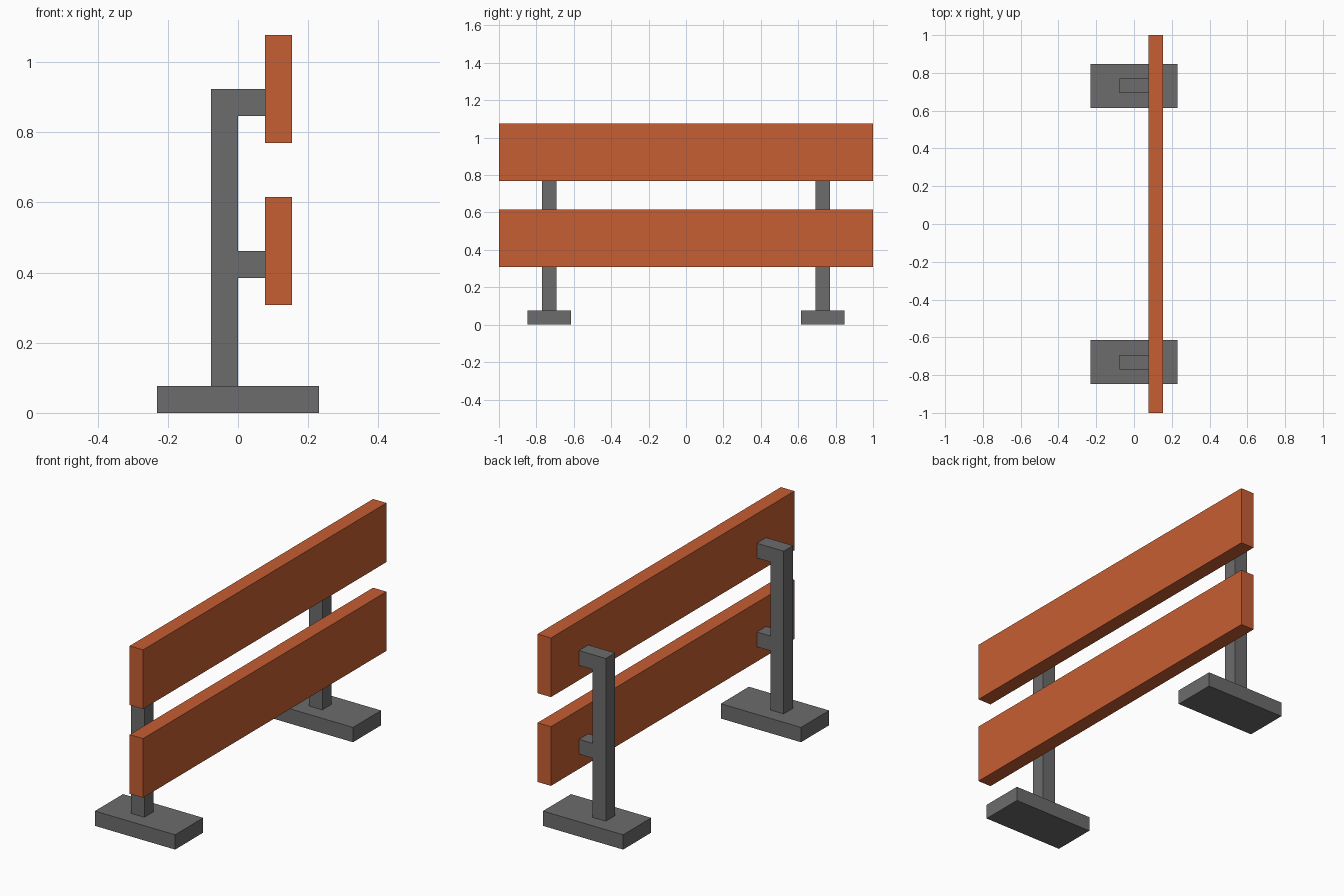
import bpy, bmesh

if "Cube" in bpy.data.objects:
    bpy.data.objects.remove(bpy.data.objects["Cube"])

U = 1 / 13  # the model sits on a regular grid of 1/13 unit


def material(name, rgb):
    m = bpy.data.materials.new(name)
    m.diffuse_color = (*rgb, 1)
    m.use_nodes = True
    m.node_tree.nodes["Principled BSDF"].inputs["Base Color"].default_value = m.diffuse_color
    return m


orange = material("orange", (0.571, 0.112, 0.033))
grey = material("grey", (0.150, 0.150, 0.150))


def extrude_profile(name, points, y0, y1, mat):
    """Extrude an x-z outline (grid units) from y0 to y1."""
    bm = bmesh.new()
    face = bm.faces.new([bm.verts.new((x * U, y0 * U, z * U)) for x, z in points])
    ext = bmesh.ops.extrude_face_region(bm, geom=[face])
    verts = [g for g in ext["geom"] if isinstance(g, bmesh.types.BMVert)]
    bmesh.ops.translate(bm, verts=verts, vec=(0, (y1 - y0) * U, 0))
    bmesh.ops.recalc_face_normals(bm, faces=bm.faces)
    mesh = bpy.data.meshes.new(name)
    bm.to_mesh(mesh)
    bm.free()
    mesh.materials.append(mat)
    ob = bpy.data.objects.new(name, mesh)
    bpy.context.collection.objects.link(ob)
    return ob


def box(name, x0, x1, y0, y1, z0, z1, mat):
    return extrude_profile(name, [(x0, z0), (x1, z0), (x1, z1), (x0, z1)], y0, y1, mat)


# Post with its two bracket arms, as one outline
post_outline = [(-1, 1), (0, 1), (0, 5), (1, 5), (1, 6), (0, 6),
                (0, 11), (1, 11), (1, 12), (-1, 12)]

# Two supports, one near each end
for side, s in (("front", -1), ("back", 1)):
    box(side + "_foot", -3, 3, s * 8, s * 11, 0, 1, grey)
    extrude_profile(side + "_post", post_outline, s * 9, s * 10, grey)

# Two long planks
for name, z in (("lower_plank", 4), ("upper_plank", 10)):
    box(name, 1, 2, -13, 13, z, z + 4, orange)
